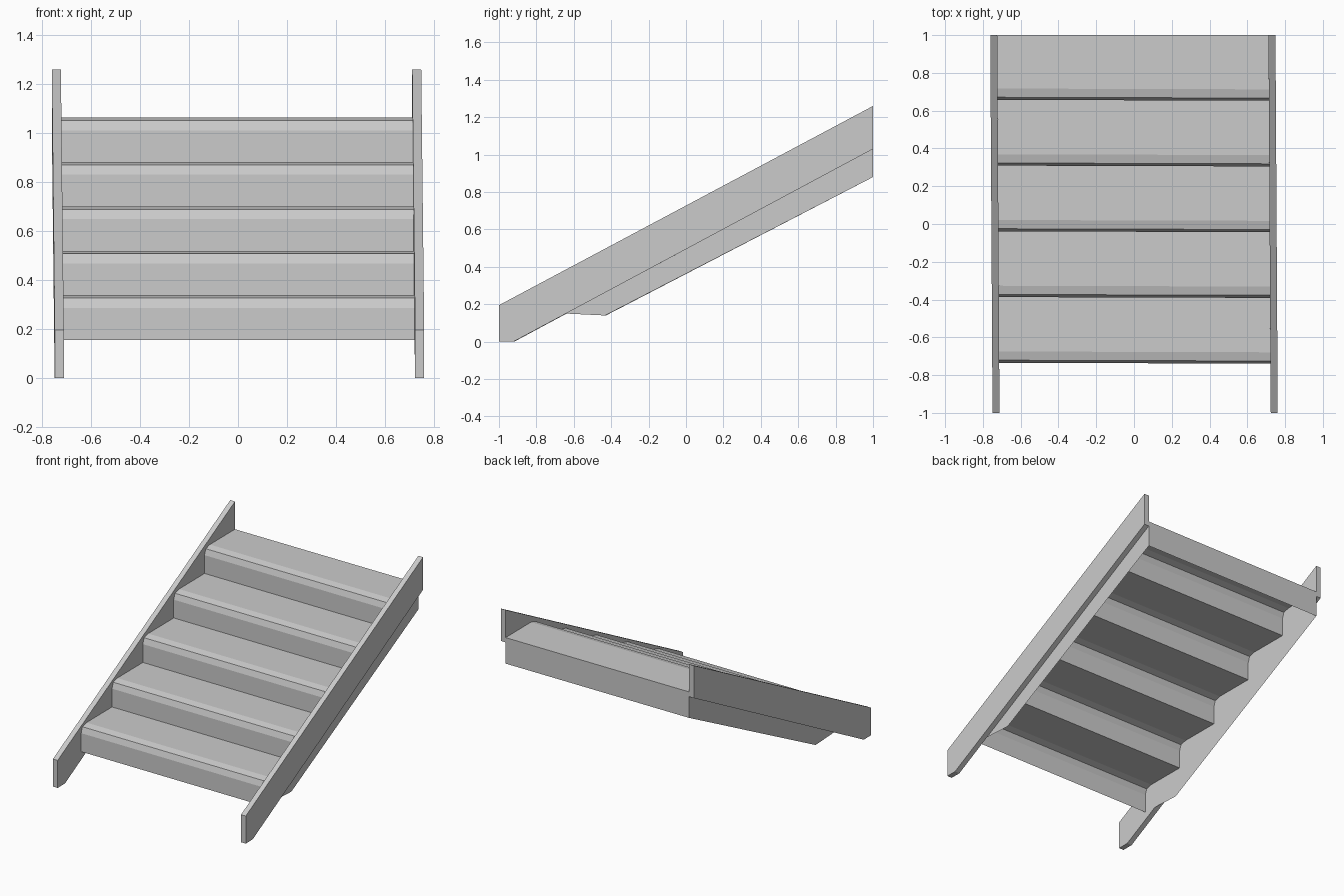
import bpy
import bmesh

cube = bpy.data.objects.get("Cube")
if cube:
    bpy.data.objects.remove(cube, do_unlink=True)

grey = bpy.data.materials.new("light grey")
grey.use_nodes = True
grey.diffuse_color = (0.6, 0.6, 0.6, 1)
grey.node_tree.nodes["Principled BSDF"].inputs["Base Color"].default_value = (0.6, 0.6, 0.6, 1)

STEPS, RUN, RISE = 5, 0.348, 0.1815
INNER, OUTER = 0.718, 0.755


def extrude_profile(name, outline, x0, x1, open_edges=()):
    """Sweep a (y, z) outline across x with end caps, leaving chosen edges open."""
    bm = bmesh.new()
    # The whole flight is slightly skewed in plan
    rows = [[bm.verts.new((x - 0.006 * y, y - 0.003 * x * (abs(y) < 0.99), z))
             for y, z in outline] for x in (x0, x1)]
    n = len(outline)
    for i in range(n):
        if i not in open_edges:
            j = (i + 1) % n
            bm.faces.new((rows[0][i], rows[0][j], rows[1][j], rows[1][i]))
    bm.faces.new(rows[0])
    bm.faces.new(rows[1])
    bmesh.ops.recalc_face_normals(bm, faces=bm.faces)
    mesh = bpy.data.meshes.new(name)
    bm.to_mesh(mesh)
    bm.free()
    mesh.materials.append(grey)
    obj = bpy.data.objects.new(name, mesh)
    bpy.context.collection.objects.link(obj)
    return obj


# Sloping side boards
board = [(-1, 0), (-0.92, 0), (1, 1.03), (1, 1.26), (-1, 0.195)]
extrude_profile("left_stringer", board, INNER, OUTER)
extrude_profile("right_stringer", board, -OUTER, -INNER)

# Folded flight: riser, two-facet nosing and tread for every step
flight = [(-0.737, 0.155)]
for i in range(STEPS):
    y, z = -0.737 + i * RUN, 0.338 + i * RISE
    if i:
        flight.append((y, z - RISE))
    flight += [(y, z - 0.052), (y + 0.014, z - 0.012), (y + 0.06, z)]
flight.append((1, 0.338 + (STEPS - 1) * RISE))

# Back panel and side plates close the shell; the underside stays open
flight += [(1, 0.88), (-0.43, 0.14)]
n = len(flight)
extrude_profile("stair_flight", flight, -INNER, INNER, open_edges=(n - 2, n - 1))
